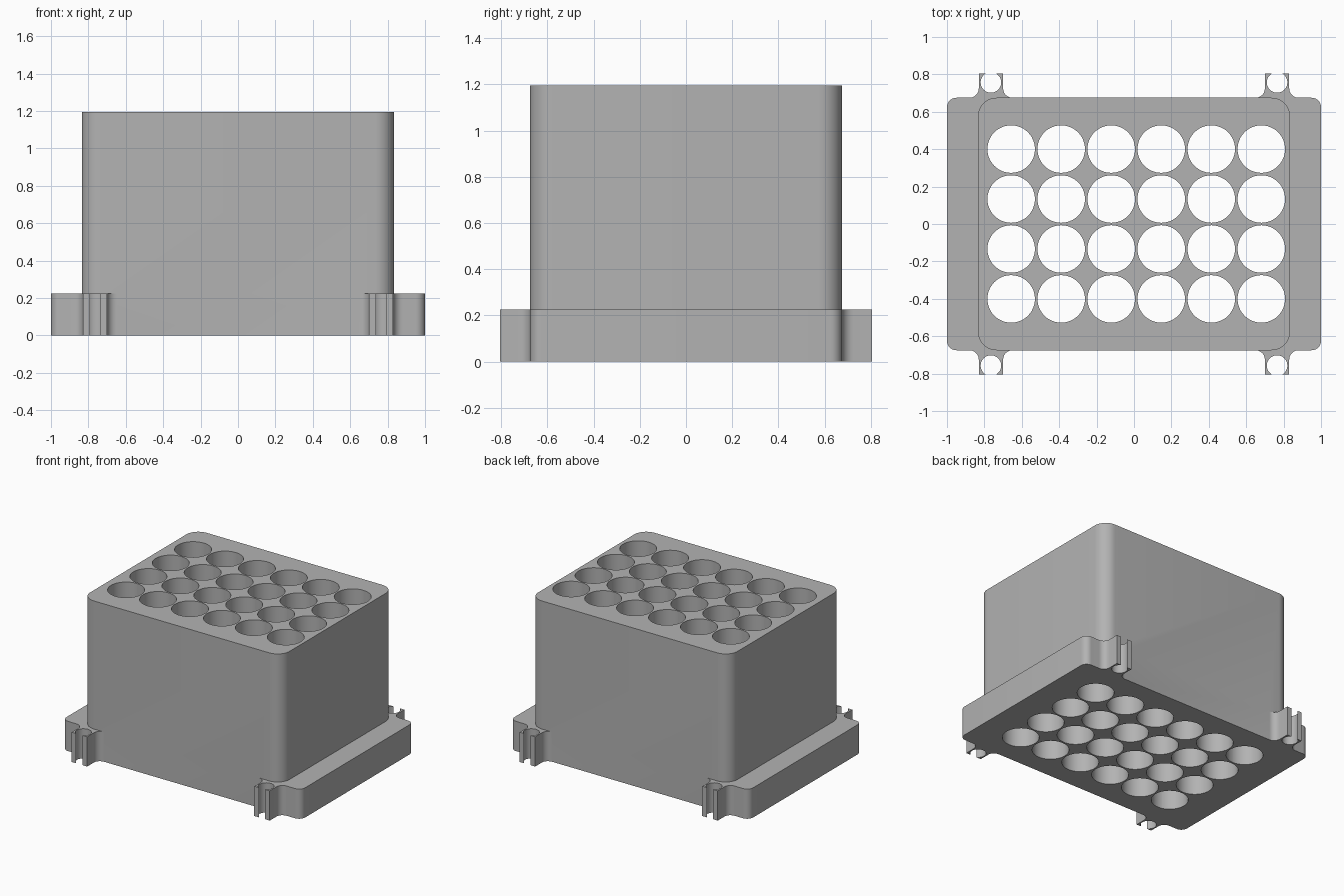
import bpy, bmesh, math

if "Cube" in bpy.data.objects:
    bpy.data.objects.remove(bpy.data.objects["Cube"])

grey = bpy.data.materials.new("plain_grey")
grey.diffuse_color = (0.45, 0.45, 0.45, 1)
grey.use_nodes = True
grey.node_tree.nodes["Principled BSDF"].inputs["Base Color"].default_value = grey.diffuse_color


def arc(cx, cy, r, a0, a1, n):
    """Points along an arc, angles in degrees."""
    steps = [math.radians(a0 + (a1 - a0) * i / n) for i in range(n + 1)]
    return [(cx + r * math.cos(a), cy + r * math.sin(a)) for a in steps]


def mirror_quarter(q):
    """Full counter-clockwise outline from its +x +y quarter."""
    return (q + [(-x, y) for x, y in reversed(q)]
            + [(-x, -y) for x, y in q] + [(x, -y) for x, y in reversed(q)])


def prism(name, outlines, z0, z1):
    """Closed upright prisms, one per outline, in one object."""
    bm = bmesh.new()
    for pts in outlines:
        low = [bm.verts.new((x, y, z0)) for x, y in pts]
        high = [bm.verts.new((x, y, z1)) for x, y in pts]
        bm.faces.new(low[::-1])
        bm.faces.new(high)
        for i in range(len(pts)):
            j = (i + 1) % len(pts)
            bm.faces.new((low[i], low[j], high[j], high[i]))
    mesh = bpy.data.meshes.new(name)
    bm.to_mesh(mesh)
    bm.free()
    mesh.materials.append(grey)
    ob = bpy.data.objects.new(name, mesh)
    bpy.context.collection.objects.link(ob)
    return ob


def boolean(target, other, operation):
    mod = target.modifiers.new(operation.lower(), 'BOOLEAN')
    mod.operation, mod.object, mod.solver = operation, other, 'EXACT'
    bpy.context.view_layer.objects.active = target
    bpy.ops.object.modifier_apply(modifier=mod.name)
    bpy.data.objects.remove(other)


# Base plate quarter: rounded corner, then a flared lug with an open screw hole
LX, LY = 0.765, 0.757
plate = arc(0.95, 0.625, 0.05, 0, 90, 8)
plate += arc(0.88, 0.725, 0.05, 270, 180, 6) + [(0.83, 0.806)]
plate += arc(LX, LY, 0.055, 61, -241, 28)
plate += [(0.70, 0.806)] + arc(0.65, 0.725, 0.05, 0, -90, 6)
base = prism("base_plate", [mirror_quarter(plate)], 0, 0.225)

# Tall block with rounded corners
block = prism("tube_rack", [mirror_quarter(arc(0.735, 0.575, 0.1, 0, 90, 12))], 0, 1.195)
boolean(block, base, 'UNION')

# Grid of round through holes
holes = [arc(0.012 + (i - 2.5) * 0.2675, (j - 1.5) * 0.267, 0.127, 0, 352.5, 47)
         for i in range(6) for j in range(4)]
boolean(block, prism("hole_cutters", holes, -0.1, 1.4), 'DIFFERENCE')

# Smooth round walls, sharp rims
bpy.ops.object.select_all(action='DESELECT')
block.select_set(True)
bpy.context.view_layer.objects.active = block
bpy.ops.object.shade_smooth_by_angle(angle=math.radians(30))
